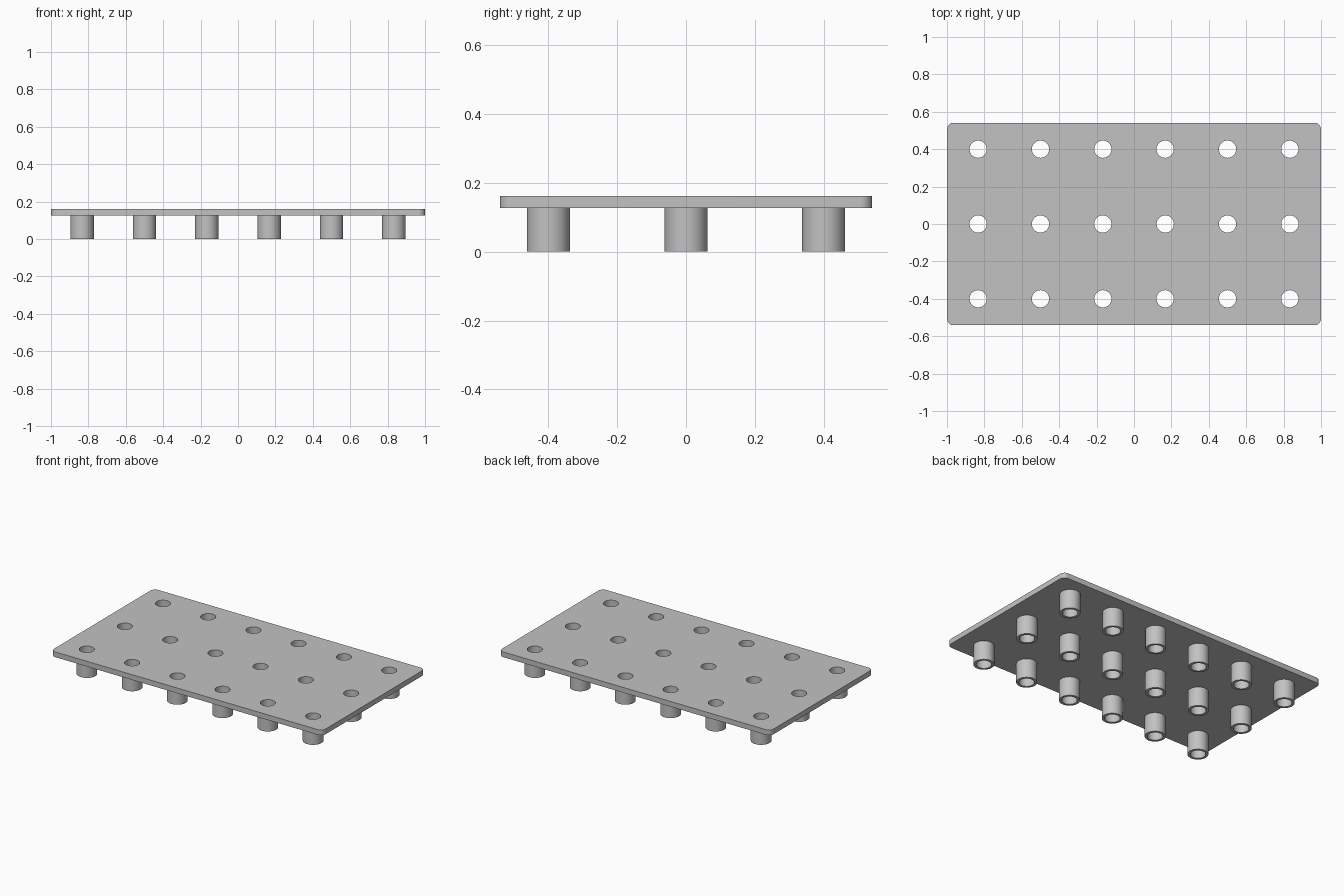
import bpy, bmesh, math

if "Cube" in bpy.data.objects:
    bpy.data.objects.remove(bpy.data.objects["Cube"])

TOP, UNDER = 0.162, 0.127
HALF_X, HALF_Y, CORNER = 1.0, 0.541, 0.035
HOLE_R, TUBE_R, SEG = 0.046, 0.0625, 48
CENTRES = [((i - 2.5) / 3, (j - 1) * 0.4) for i in range(6) for j in range(3)]

grey = bpy.data.materials.new("light_grey")
grey.diffuse_color = (0.54, 0.54, 0.54, 1)
grey.use_nodes = True
grey.node_tree.nodes["Principled BSDF"].inputs["Base Color"].default_value = grey.diffuse_color


def circle(cx, cy, r):
    return [(cx + r * math.cos(2 * math.pi * k / SEG),
             cy + r * math.sin(2 * math.pi * k / SEG)) for k in range(SEG)]


def rounded_rectangle():
    pts = []
    for q, (sx, sy) in enumerate([(1, 1), (-1, 1), (-1, -1), (1, -1)]):
        for k in range(9):
            a = math.pi / 2 * (q + k / 8)
            pts.append((sx * (HALF_X - CORNER) + CORNER * math.cos(a),
                        sy * (HALF_Y - CORNER) + CORNER * math.sin(a)))
    return pts


def add_object(name, mesh):
    ob = bpy.data.objects.new(name, mesh)
    bpy.context.collection.objects.link(ob)
    mesh.materials.clear()
    mesh.materials.append(grey)
    bpy.ops.object.select_all(action='DESELECT')
    ob.select_set(True)
    bpy.context.view_layer.objects.active = ob
    bpy.ops.object.shade_smooth_by_angle(angle=math.radians(30))
    return ob


# Plate: rounded outline with a grid of through holes, extruded
curve = bpy.data.curves.new("plate_outline", 'CURVE')
curve.dimensions = '2D'
curve.fill_mode = 'BOTH'
curve.extrude = (TOP - UNDER) / 2
for loop in [rounded_rectangle()] + [circle(x, y, HOLE_R) for x, y in CENTRES]:
    spline = curve.splines.new('POLY')
    spline.points.add(len(loop) - 1)
    for p, (x, y) in zip(spline.points, loop):
        p.co = (x, y, 0, 1)
    spline.use_cyclic_u = True
helper = bpy.data.objects.new("plate_outline", curve)
bpy.context.collection.objects.link(helper)
bpy.context.view_layer.update()
mesh = bpy.data.meshes.new_from_object(
    helper.evaluated_get(bpy.context.evaluated_depsgraph_get()))
bpy.data.objects.remove(helper)
bm = bmesh.new()
bm.from_mesh(mesh)
bmesh.ops.remove_doubles(bm, verts=bm.verts, dist=1e-5)
bmesh.ops.translate(bm, verts=bm.verts, vec=(0, 0, (TOP + UNDER) / 2))
bmesh.ops.recalc_face_normals(bm, faces=bm.faces)
bm.to_mesh(mesh)
bm.free()
add_object("plate", mesh)

# Tube legs: outer wall, bottom rim and inner wall, open into the plate holes
bm = bmesh.new()
rings = [[bm.verts.new((x, y, z)) for x, y in circle(0, 0, r)]
         for r, z in [(TUBE_R, UNDER), (TUBE_R, 0), (HOLE_R, 0), (HOLE_R, UNDER)]]
for a, b in zip(rings, rings[1:]):
    for k in range(SEG):
        n = (k + 1) % SEG
        bm.faces.new((a[k], b[k], b[n], a[n]))
tube = bpy.data.meshes.new("tube_leg")
bm.to_mesh(tube)
bm.free()
for x, y in CENTRES:
    add_object("tube_leg", tube).location = (x, y, 0)
